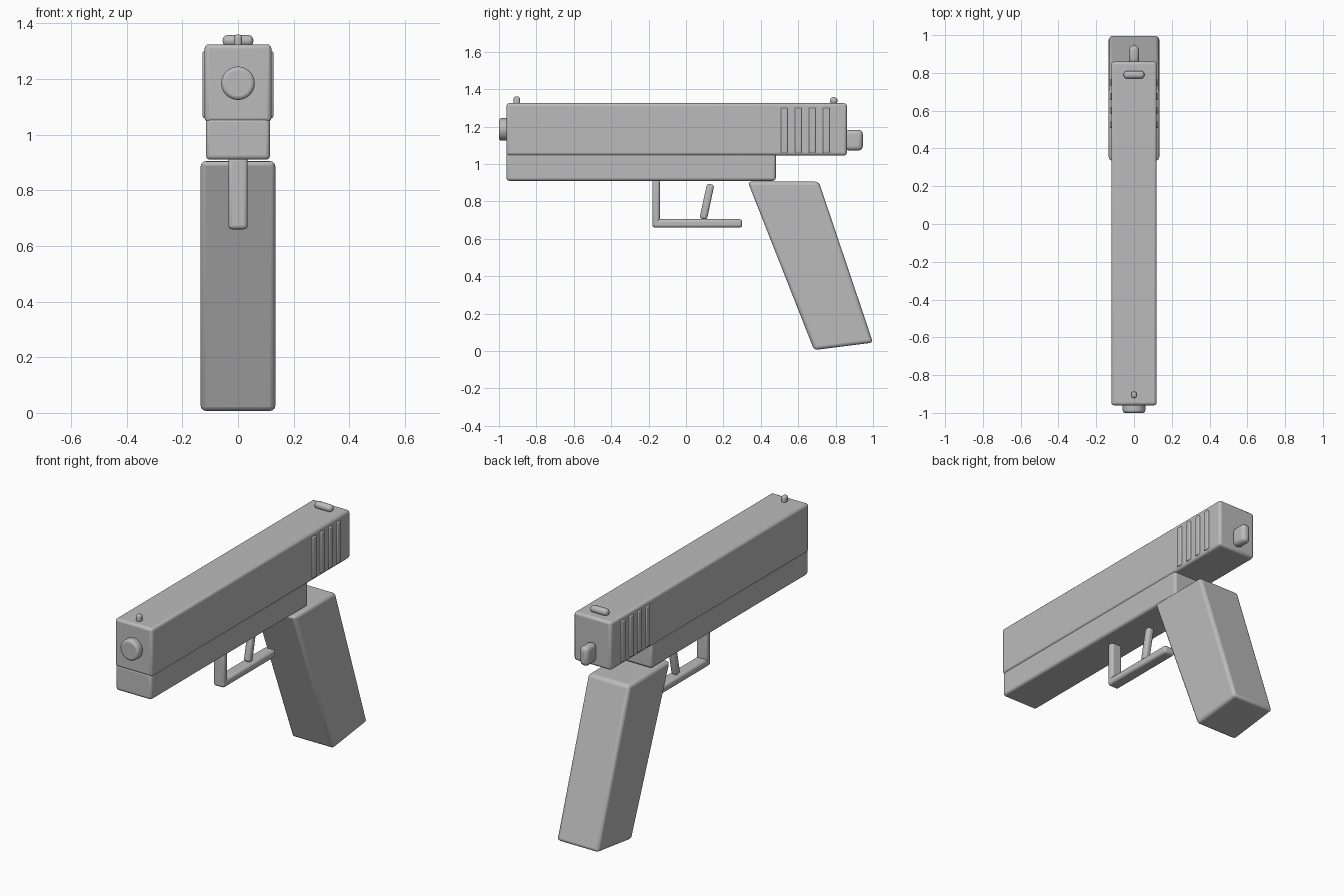
import bpy, bmesh, math
from mathutils import Vector

cube = bpy.data.objects.get("Cube")
if cube:
    bpy.data.objects.remove(cube, do_unlink=True)

grey = bpy.data.materials.new("plain grey")
grey.use_nodes = True
grey.diffuse_color = (0.5, 0.5, 0.5, 1)
grey.node_tree.nodes["Principled BSDF"].inputs["Base Color"].default_value = (0.5, 0.5, 0.5, 1)


def finish(name, bm, bevel, segments=3):
    """Turn a bmesh into a smooth object with rounded edges."""
    bmesh.ops.recalc_face_normals(bm, faces=bm.faces)
    mesh = bpy.data.meshes.new(name)
    bm.to_mesh(mesh)
    bm.free()
    mesh.materials.append(grey)
    obj = bpy.data.objects.new(name, mesh)
    bpy.context.collection.objects.link(obj)
    mod = obj.modifiers.new("rounded edges", 'BEVEL')
    mod.width = bevel
    mod.segments = segments
    mod.limit_method = 'ANGLE'
    bpy.ops.object.select_all(action='DESELECT')
    obj.select_set(True)
    bpy.context.view_layer.objects.active = obj
    bpy.ops.object.shade_smooth_by_angle(angle=math.radians(35))
    return obj


def slab(name, profile, half_width, bevel, centre_x=0):
    """Extrude a side profile of (y, z) points across x."""
    bm = bmesh.new()
    face = bm.faces.new([bm.verts.new((centre_x - half_width, y, z)) for y, z in profile])
    out = bmesh.ops.extrude_face_region(bm, geom=[face])
    verts = [v for v in out["geom"] if isinstance(v, bmesh.types.BMVert)]
    bmesh.ops.translate(bm, verts=verts, vec=(2 * half_width, 0, 0))
    return finish(name, bm, bevel)


def block(name, half_width, y0, y1, z0, z1, bevel, centre_x=0):
    return slab(name, [(y0, z0), (y1, z0), (y1, z1), (y0, z1)], half_width, bevel, centre_x)


# Upper slide and lower frame
block("slide", 0.12, -0.96, 0.86, 1.045, 1.325, 0.015)
block("frame", 0.115, -0.96, 0.48, 0.91, 1.06, 0.015)

# Raised gripping ribs on both sides of the slide
for side, label in ((1, "left"), (-1, "right")):
    for i in range(4):
        y = 0.525 + 0.075 * i
        block(f"{label}_rib_{i + 1}", 0.01, y - 0.018, y + 0.018, 1.06, 1.30, 0.006, side * 0.117)

# Slanted grip
slab("grip", [(0.33, 0.905), (0.71, 0.905), (1.0, 0.045), (0.685, 0.005)], 0.134, 0.018)

# Trigger guard and trigger
block("guard_front", 0.035, -0.18, -0.14, 0.66, 0.92, 0.014)
block("guard_bottom", 0.035, -0.18, 0.30, 0.66, 0.705, 0.014)
low, high = Vector((0.092, 0.705)), Vector((0.132, 0.892))
across = (high - low).orthogonal().normalized() * 0.02
slab("trigger", [low - across, low + across, high + across, high - across], 0.02, 0.014)

# Muzzle disc
bm = bmesh.new()
bmesh.ops.create_cone(bm, cap_ends=True, segments=32, radius1=0.06, radius2=0.06, depth=0.05)
for v in bm.verts:
    x, y, z = v.co
    v.co = (x, z - 0.975, y + 1.185)
finish("muzzle", bm, 0.013)

# Hammer and sights
block("hammer", 0.027, 0.85, 0.945, 1.072, 1.182, 0.022)
block("front_sight", 0.014, -0.922, -0.888, 1.31, 1.36, 0.011)
block("rear_sight", 0.055, 0.77, 0.81, 1.318, 1.358, 0.017)
